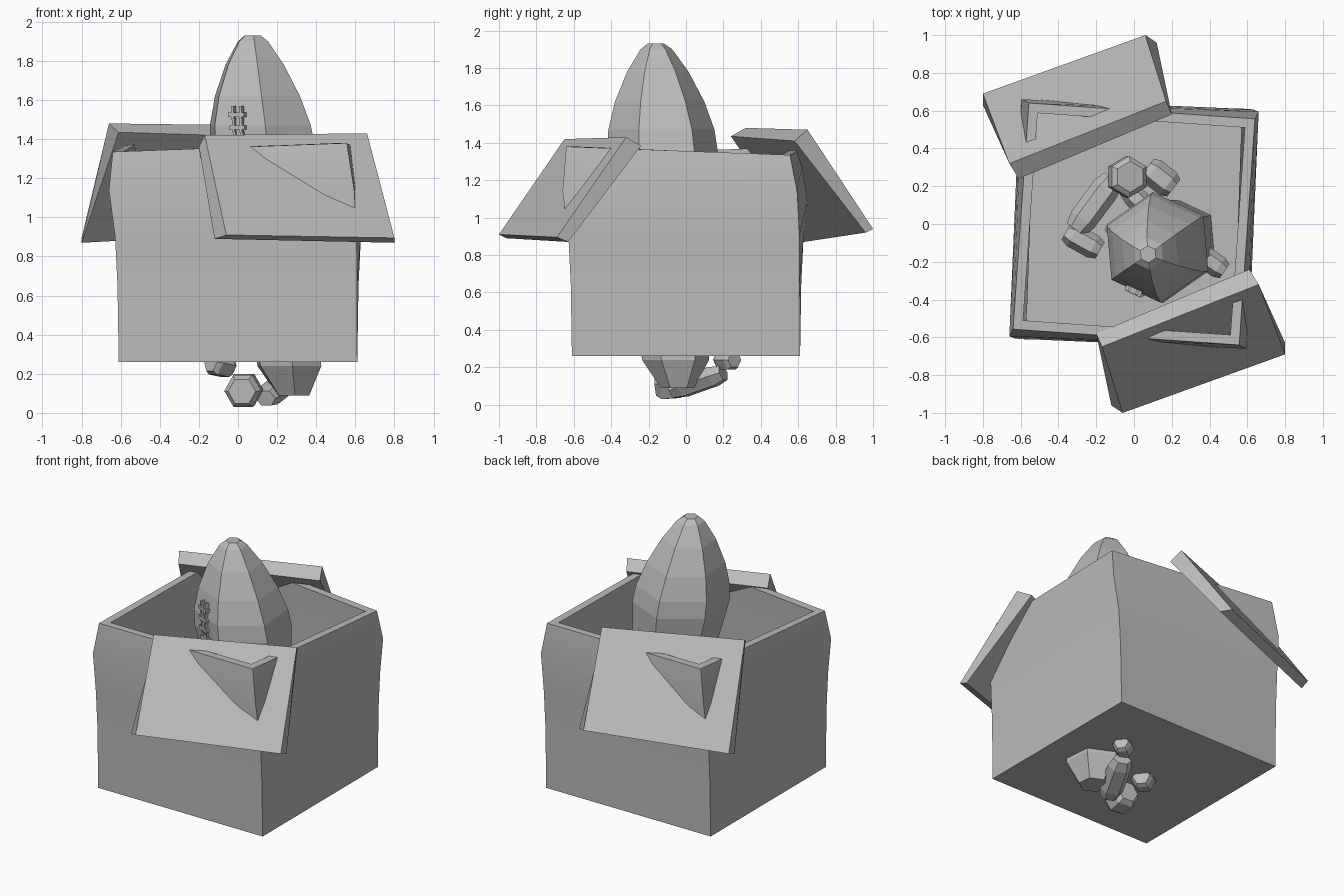
import bpy, bmesh, math
from mathutils import Vector, Matrix

if "Cube" in bpy.data.objects:
    bpy.data.objects.remove(bpy.data.objects["Cube"])

grey = bpy.data.materials.new("plain grey")
grey.diffuse_color = (0.5, 0.5, 0.5, 1)
grey.use_nodes = True
grey.node_tree.nodes["Principled BSDF"].inputs["Base Color"].default_value = grey.diffuse_color


def make(name, bm):
    bmesh.ops.recalc_face_normals(bm, faces=bm.faces[:])
    me = bpy.data.meshes.new(name)
    bm.to_mesh(me)
    bm.free()
    me.materials.append(grey)
    ob = bpy.data.objects.new(name, me)
    bpy.context.collection.objects.link(ob)
    return ob


def loft(name, rings):
    """Skin a stack of closed rings and cap both ends."""
    bm = bmesh.new()
    rows = [[bm.verts.new(p) for p in r] for r in rings]
    n = len(rows[0])
    for a, b in zip(rows, rows[1:]):
        for i in range(n):
            j = (i + 1) % n
            bm.faces.new((a[i], a[j], b[j], b[i]))
    bm.faces.new(rows[0])
    bm.faces.new(rows[-1])
    return make(name, bm)


def square(half, turn, z, drop=0.0):
    """Twisted square; two opposite corners may sit lower."""
    pts = []
    for k in range(4):
        a = math.radians(45 + 90 * k + turn)
        r = half * math.sqrt(2)
        pts.append((r * math.cos(a), r * math.sin(a), z - drop * (k % 2 == 0)))
    return pts


# Open, slightly twisted and bulging box
box = loft("box", [
    square(0.61, 0, 0.26), square(0.612, -0.4, 0.65), square(0.618, -1, 0.9),
    square(0.628, -3, 1.14), square(0.60, -4, 1.38, 0.045),
    square(0.55, -4, 1.38, 0.045), square(0.56, -3, 1.12), square(0.57, 0, 0.30)])
bpy.ops.object.select_all(action='DESELECT')
box.select_set(True)
bpy.context.view_layer.objects.active = box
bpy.ops.object.shade_smooth_by_angle(angle=math.radians(35))

# Two open flaps, the back one turned half a circle
outer = [(-0.17, -0.65, 1.42), (0.66, -0.32, 1.43), (0.80, -0.69, 0.895), (-0.06, -1.0, 0.91)]
inner = [(-0.20, -0.58, 1.36), (0.61, -0.24, 1.385), (0.80, -0.63, 0.87), (-0.12, -0.96, 0.89)]
loft("front_flap", [outer, inner])
lift = {0: 0.05, 1: 0.05, 2: 0.0, 3: 0.03}
loft("back_flap", [[(-x, -y, z + lift[i]) for i, (x, y, z) in enumerate(r)]
                   for r in (outer, inner)])


# Six-sided tapering body leaning inside the box
def axis(z):
    t = (1.93 - z) / 1.78
    return Vector((0.075 + 0.2 * t ** 1.2, -0.16 + 0.11 * t, z))


profile = [(1.93, 0.045), (1.90, 0.085), (1.78, 0.165), (1.62, 0.24), (1.47, 0.285),
           (1.36, 0.295), (1.15, 0.265), (0.85, 0.22), (0.5, 0.2), (0.24, 0.18), (0.09, 0.09)]
loft("body", [[axis(z) + Vector((r * math.cos(a), r * math.sin(a), 0))
               for a in (math.radians(35 + 60 * k) for k in range(6))] for z, r in profile])


def block(name, centre, size, rot=Matrix.Identity(3)):
    bm = bmesh.new()
    m = Matrix.Translation(centre) @ rot.to_4x4() @ Matrix.Diagonal((*size, 1))
    bmesh.ops.create_cube(bm, size=1, matrix=m)
    return make(name, bm)


# Row of stitches on the front left facet
d = Vector((math.cos(math.radians(245)), math.sin(math.radians(245)), 0))
spin = Matrix.Rotation(math.radians(-25), 3, 'Z')
for k in range(6):
    z = 1.525 - 0.065 * k
    r = 0.252 - 0.12 * max(0, z - 1.42)
    c = axis(z) + d * r + Vector((-0.01, 0, 0))
    block("stitch_bar", c, (0.09, 0.035, 0.022), spin)
    for s in (-0.022, 0.022):
        block("stitch_thread", c + spin @ Vector((s, 0, 0.01)), (0.014, 0.028, 0.07), spin)


def rod(name, a, b, r, flat=1.0):
    """Chamfered hexagonal rod from a to b."""
    a, b = Vector(a), Vector(b)
    q = (b - a).to_track_quat('Z', 'Y')
    n = (b - a).length
    rings = []
    for t, s in ((0, 0.75), (0.2, 1), (0.8, 1), (1, 0.75)):
        rings.append([a + q @ Vector((r * s * math.cos(k * math.pi / 3),
                                      r * s * flat * math.sin(k * math.pi / 3), n * t))
                      for k in range(6)])
    return loft(name, rings)


# Lower foot with toes showing beneath the box
rod("lower_foot", (0.14, -0.07, 0.075), (0.26, 0.20, 0.17), 0.075, 0.8)
rod("lower_toe", (0.02, -0.16, 0.11), (0.04, -0.01, 0.12), 0.095)
rod("lower_toe", (-0.14, -0.06, 0.26), (-0.04, 0.02, 0.24), 0.07)
rod("lower_toe", (0.22, 0.18, 0.24), (0.32, 0.26, 0.24), 0.06)

# Upper limb with fingers, and the small opposite hand, inside the box
rod("upper_limb", (-0.31, -0.03, 0.5), (-0.11, 0.24, 0.5), 0.075)
rod("upper_finger", (-0.36, -0.04, 0.48), (-0.18, -0.14, 0.48), 0.065)
rod("upper_finger", (-0.05, 0.25, 0.52), (-0.02, 0.25, 0.62), 0.11)
rod("upper_finger", (0.07, 0.30, 0.52), (0.21, 0.19, 0.52), 0.075)
rod("upper_arm", (-0.05, 0.2, 0.5), (0.2, -0.06, 0.55), 0.06)
rod("side_hand", (0.32, -0.14, 0.6), (0.48, -0.25, 0.6), 0.06)
